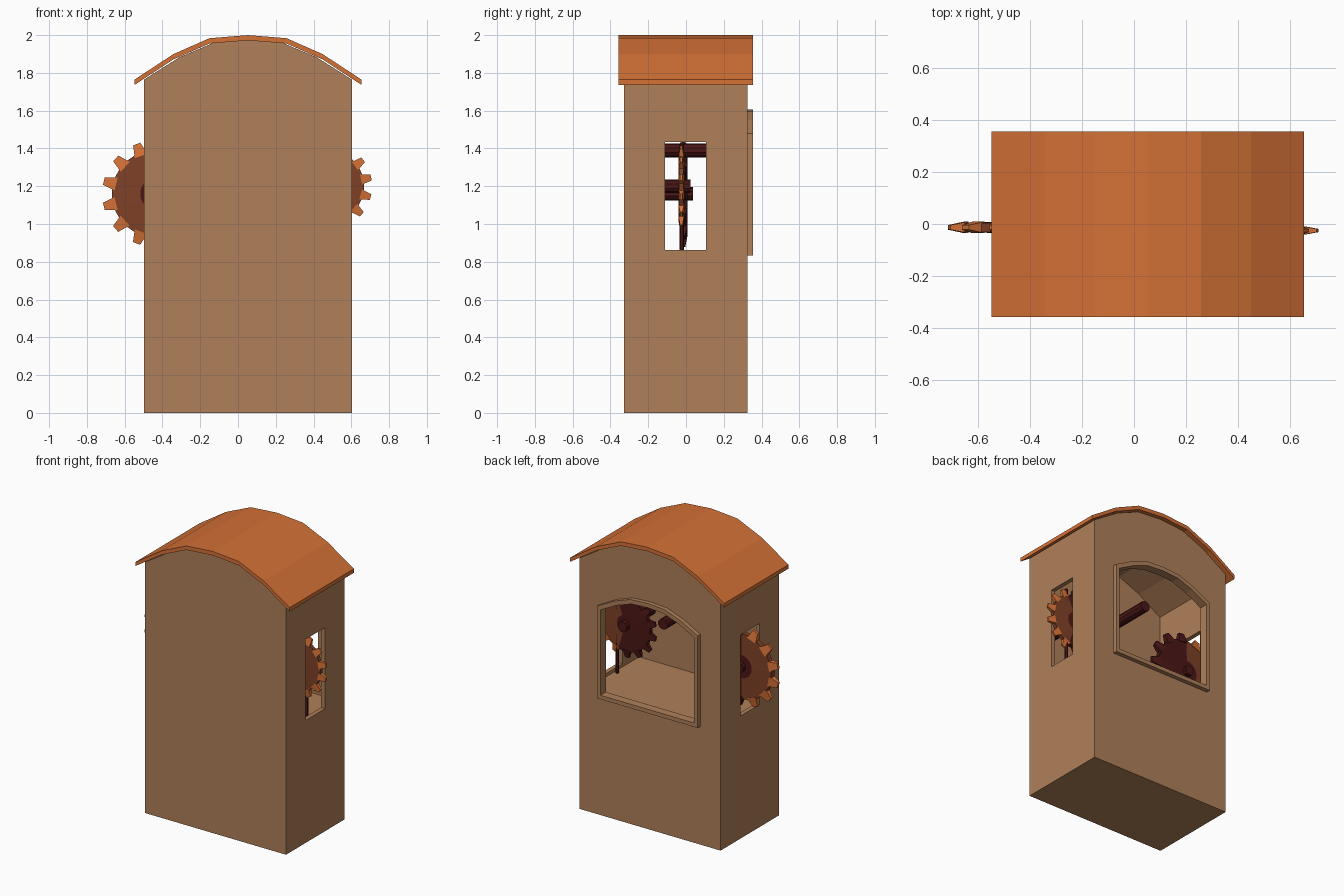
import bpy, bmesh, math
from mathutils import Vector

if "Cube" in bpy.data.objects:
    bpy.data.objects.remove(bpy.data.objects["Cube"])

CX = 0.053  # centre line of the housing


def material(name, rgb):
    m = bpy.data.materials.new(name)
    m.diffuse_color = (*rgb, 1)
    m.use_nodes = True
    m.node_tree.nodes["Principled BSDF"].inputs["Base Color"].default_value = m.diffuse_color
    return m


TAN = material("tan_wood", (0.43, 0.215, 0.1))
ORANGE = material("orange", (0.66, 0.165, 0.037))
RUST = material("rust_brown", (0.21, 0.052, 0.02))
MAROON = material("dark_maroon", (0.07, 0.008, 0.008))


def make_object(name, bm, *mats):
    bmesh.ops.recalc_face_normals(bm, faces=bm.faces)
    me = bpy.data.meshes.new(name)
    bm.to_mesh(me)
    bm.free()
    ob = bpy.data.objects.new(name, me)
    bpy.context.collection.objects.link(ob)
    for m in mats:
        me.materials.append(m)
    return ob


def prism(name, pts, y0, y1, mat):
    """Extrude an x/z outline from y0 to y1."""
    bm = bmesh.new()
    a = [bm.verts.new((x, y0, z)) for x, z in pts]
    b = [bm.verts.new((x, y1, z)) for x, z in pts]
    bm.faces.new(a)
    bm.faces.new(b)
    for i in range(len(pts)):
        j = (i + 1) % len(pts)
        bm.faces.new((a[i], a[j], b[j], b[i]))
    return make_object(name, bm, mat)


def rod(name, p, q, r, mat, n=10):
    p, q = Vector(p), Vector(q)
    bm = bmesh.new()
    bmesh.ops.create_cone(bm, cap_ends=True, segments=n, radius1=r, radius2=r, depth=(q - p).length)
    bmesh.ops.rotate(bm, matrix=Vector((0, 0, 1)).rotation_difference(q - p).to_matrix(), verts=bm.verts)
    bmesh.ops.translate(bm, vec=(p + q) / 2, verts=bm.verts)
    return make_object(name, bm, mat)


def arch(half, spring, apex):
    """Right-to-left points of the faceted arch."""
    shape = [(1, 0), (0.66, 0.57), (0.34, 0.93), (0, 1), (-0.34, 0.93), (-0.66, 0.57), (-1, 0)]
    return [(CX + half * u, spring + (apex - spring) * v) for u, v in shape]


def arched_panel(half, bottom, spring, apex):
    return [(CX - half, bottom), (CX + half, bottom)] + arch(half, spring, apex)


def cut(target, cutter):
    mod = target.modifiers.new("cut", 'BOOLEAN')
    mod.operation = 'DIFFERENCE'
    mod.solver = 'EXACT'
    mod.object = cutter
    cutter.hide_render = True
    cutter.hide_viewport = True
    cutter.display_type = 'WIRE'


# Housing: arched box with a chamber, a back window and side slots
housing = prism("housing", arched_panel(0.55, 0, 1.765, 1.972), -0.327, 0.325, TAN)
window = (0.365, 0.86, 1.46, 1.575)
cut(housing, prism("chamber_cutter", arched_panel(0.52, 0.84, 1.71, 1.9), -0.297, 0.295, TAN))
cut(housing, prism("window_cutter", arched_panel(*window), 0.2, 0.5, TAN))
slot = [(-0.8, 0.863), (0.9, 0.863), (0.9, 1.433), (-0.8, 1.433)]
cut(housing, prism("slot_cutter", slot, -0.11, 0.105, TAN))

# Raised frame around the back window
frame = prism("window_frame", arched_panel(0.393, 0.832, 1.48, 1.605), 0.32, 0.355, TAN)
cut(frame, prism("frame_cutter", arched_panel(*window), 0.25, 0.45, TAN))

# Curved roof sheet
top = arch(0.6, 1.765, 2.0)
roof = prism("roof", top + [(x, z - 0.028) for x, z in reversed(top)], -0.358, 0.356, ORANGE)


def gear(name, c, radius, teeth, half_t, turn):
    """Disc with tapered teeth; parts inside the housing are dark."""
    bm = bmesh.new()
    root = radius * 0.82

    def at(r, a, y):
        return bm.verts.new((c[0] + r * math.cos(a), c[1] + y, c[2] + r * math.sin(a)))
    n = teeth * 2
    step = math.tau / n
    rings = []
    for r, t in ((root * 0.35, half_t), (root, half_t * 0.8)):
        for s in (-1, 1):
            rings.append([at(r, turn + (i - 0.5) * step, s * t) for i in range(n)])
    a, b, d, e = rings
    for i in range(n):
        j = (i + 1) % n
        for p, q in ((a, d), (d, e), (e, b)):
            bm.faces.new((p[i], p[j], q[j], q[i]))
    bm.faces.new(a)
    bm.faces.new(b)
    disc_faces = set(bm.faces)
    for k in range(teeth):
        m = turn + k * math.tau / teeth
        base, tip = [], []
        for s, t in ((-1, -1), (1, -1), (1, 1), (-1, 1)):
            base.append(at(root * 0.94, m + s * step * 0.68, t * half_t))
            tip.append(at(radius, m + s * step * 0.3, t * half_t * 0.4))
        bm.faces.new(base)
        bm.faces.new(tip)
        for i in range(4):
            j = (i + 1) % 4
            bm.faces.new((base[i], base[j], tip[j], tip[i]))
    for f in bm.faces:
        x = f.calc_center_median().x
        if -0.45 < x < 0.53:
            f.material_index = 2
        elif f not in disc_faces:
            f.material_index = 1
    ob = make_object(name, bm, RUST, ORANGE, MAROON)
    rod(name + "_axle", (c[0], -0.3, c[2]), (c[0], c[1] + 0.05, c[2]), 0.035, MAROON)
    return ob


# Gears poking out of the side slots, with axles
gear("large_gear", (-0.437, -0.013, 1.16), 0.282, 13, 0.022, math.pi + 0.24)
gear("small_gear", (0.478, -0.025, 1.2), 0.232, 14, 0.016, 0.2)

# Central spindle and thin upright bar inside the chamber
rod("spindle", (0.055, -0.3, 1.39), (0.055, 0.18, 1.39), 0.037, MAROON)
rod("upright_bar", (0.55, -0.022, 0.84), (0.55, -0.022, 1.42), 0.012, MAROON, 6)
